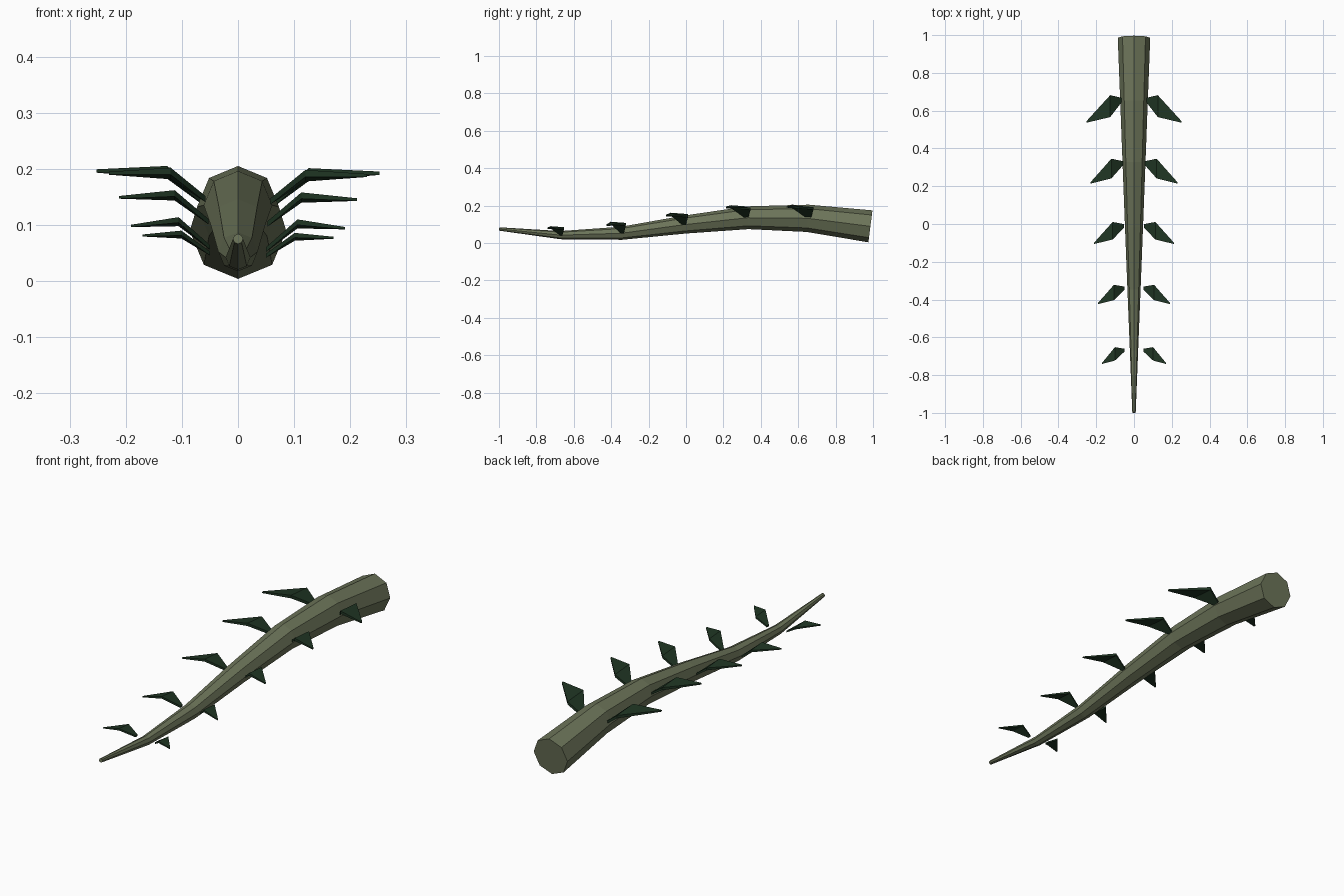
import bpy, bmesh, math
from mathutils import Vector

if "Cube" in bpy.data.objects:
    bpy.data.objects.remove(bpy.data.objects["Cube"])


def material(name, rgb):
    m = bpy.data.materials.new(name)
    m.diffuse_color = (*rgb, 1)
    m.use_nodes = True
    m.node_tree.nodes["Principled BSDF"].inputs["Base Color"].default_value = m.diffuse_color
    return m


def loft(name, rings, mat):
    """Flat-shaded skin through equal-length rings, capped at both ends."""
    bm = bmesh.new()
    loops = [[bm.verts.new(p) for p in ring] for ring in rings]
    n = len(loops[0])
    for a, b in zip(loops, loops[1:]):
        for i in range(n):
            j = (i + 1) % n
            bm.faces.new((a[i], a[j], b[j], b[i]))
    bm.faces.new(loops[0])
    bm.faces.new(loops[-1])
    bmesh.ops.recalc_face_normals(bm, faces=bm.faces)
    me = bpy.data.meshes.new(name)
    bm.to_mesh(me)
    bm.free()
    me.materials.append(mat)
    ob = bpy.data.objects.new(name, me)
    bpy.context.collection.objects.link(ob)
    return ob


bark = material("olive_bark", (0.15, 0.175, 0.10))
green = material("dark_leaf_green", (0.014, 0.036, 0.017))

# Stem: tapered octagonal tube along a wavy path (y, z, radius)
path = [(-0.999, 0.075, 0.009), (-0.67, 0.042, 0.022), (-0.345, 0.052, 0.035),
        (-0.01, 0.098, 0.048), (0.33, 0.135, 0.061), (0.65, 0.132, 0.073),
        (0.986, 0.089, 0.086)]
rings = []
for i, (y, z, r) in enumerate(path):
    a, b = path[max(i - 1, 0)], path[min(i + 1, len(path) - 1)]
    t = Vector((0, b[0] - a[0], b[1] - a[1])).normalized()
    up = Vector((0, -t.z, t.y))
    side = Vector((1, 0, 0))
    rings.append([Vector((0, y, z)) + r * (math.sin(k * math.pi / 4) * side
                  + math.cos(k * math.pi / 4) * up) for k in range(8)])
loft("stem", rings, bark)


def section(x, y_back, y_front, z_back, z_front, t):
    """Four-cornered slice of a leaf at a given x."""
    return [(x, y_back, z_back - t), (x, y_front, z_front - t),
            (x, y_front, z_front + t), (x, y_back, z_back + t)]


# Leaves: base x, base y, base z, middle x, middle z, tip x, tip z, size
leaves = [(0.066, 0.656, 0.140, 0.126, 0.190, 0.252, 0.192, 1.0),
          (0.058, 0.322, 0.142, 0.120, 0.188, 0.230, 0.188, 0.9),
          (0.053, -0.010, 0.102, 0.113, 0.149, 0.212, 0.145, 0.8),
          (0.050, -0.340, 0.056, 0.106, 0.102, 0.191, 0.094, 0.7),
          (0.050, -0.668, 0.045, 0.101, 0.079, 0.170, 0.077, 0.61)]
for n, (bx, by, bz, mx, mz, tx, tz, s) in enumerate(leaves, 1):
    for sign, lift, label in ((1, 0, "right"), (-1, 0.004, "left")):
        slices = [
            section(bx, by + 0.012 * s, by - 0.012 * s, bz, bz, 0.006 * s),
            section(mx, by + 0.026 * s, by - 0.09 * s,
                    mz - 0.005 * s, mz + 0.004 * s, 0.007 * s),
            section(tx, by - 0.112 * s, by - 0.12 * s, tz, tz, 0.003 * s)]
        loft(f"leaf_{label}_{n}",
             [[(sign * x, y, z + lift) for x, y, z in ring] for ring in slices],
             green)
